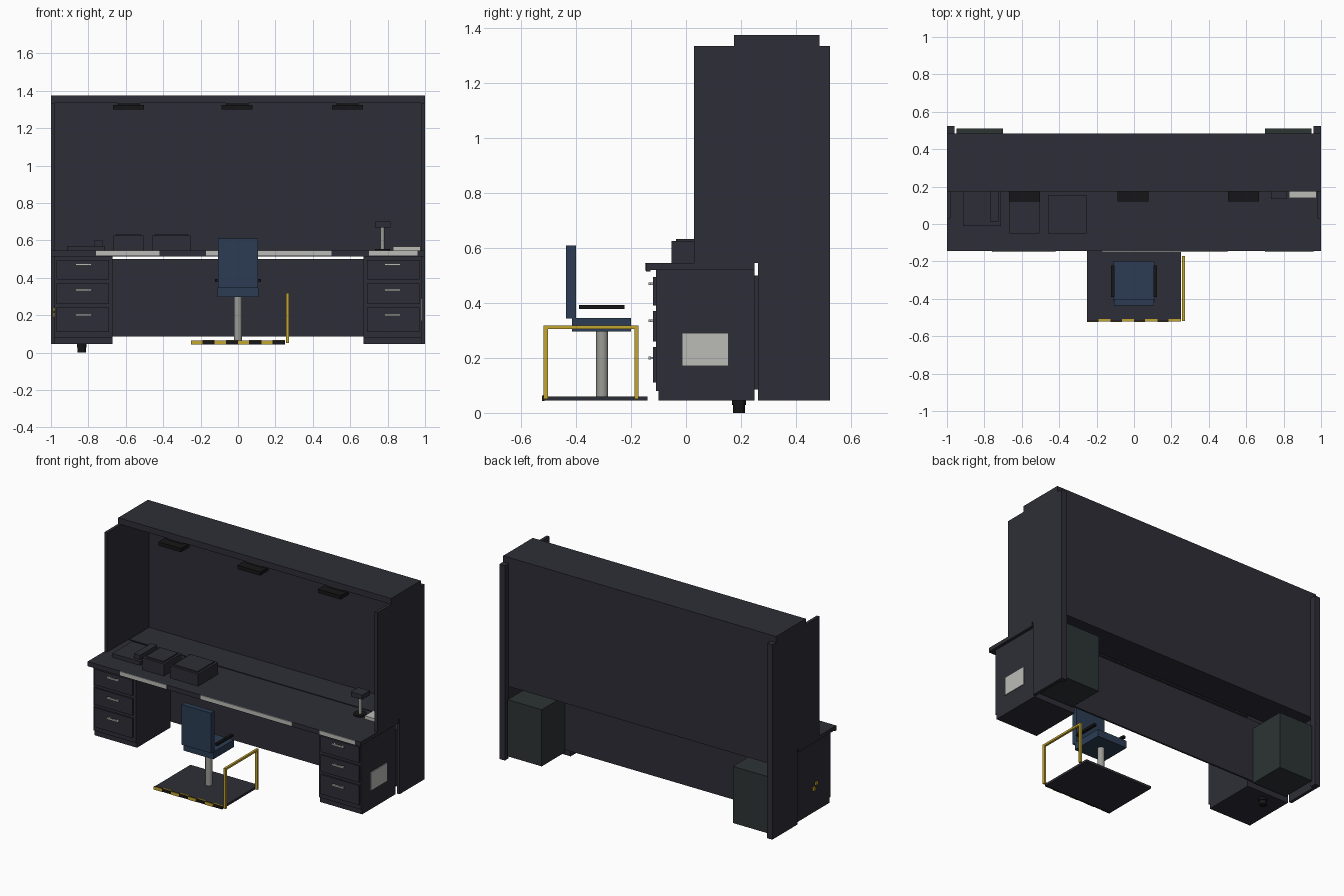
import bpy, bmesh, math
from mathutils import Matrix

cube = bpy.data.objects.get("Cube")
if cube:
    bpy.data.objects.remove(cube, do_unlink=True)


def material(name, rgb):
    m = bpy.data.materials.new(name)
    m.use_nodes = True
    col = (*rgb, 1.0)
    m.diffuse_color = col
    m.node_tree.nodes["Principled BSDF"].inputs["Base Color"].default_value = col
    return m


CHARCOAL = material("charcoal", (0.027, 0.027, 0.038))
BLACK = material("black", (0.008, 0.008, 0.009))
SLATE = material("dark green grey", (0.026, 0.033, 0.035))
BLUE = material("navy blue", (0.025, 0.046, 0.088))
YELLOW = material("safety yellow", (0.55, 0.38, 0.03))
LIGHT = material("light grey", (0.50, 0.50, 0.47))
STEEL = material("steel grey", (0.33, 0.33, 0.31))


def finish(name, bm, mat):
    bmesh.ops.recalc_face_normals(bm, faces=bm.faces)
    me = bpy.data.meshes.new(name)
    bm.to_mesh(me)
    bm.free()
    me.materials.append(mat)
    ob = bpy.data.objects.new(name, me)
    bpy.context.collection.objects.link(ob)
    return ob


def boxes(name, mat, *ranges):
    """One object made of boxes given as (x0, x1, y0, y1, z0, z1)."""
    bm = bmesh.new()
    for x0, x1, y0, y1, z0, z1 in ranges:
        m = Matrix.Translation(((x0 + x1) / 2, (y0 + y1) / 2, (z0 + z1) / 2))
        m = m @ Matrix.Diagonal((x1 - x0, y1 - y0, z1 - z0, 1))
        bmesh.ops.create_cube(bm, size=1, matrix=m)
    return finish(name, bm, mat)


def cylinder(name, mat, x, y, z0, z1, r, sides=16):
    bm = bmesh.new()
    bmesh.ops.create_cone(bm, cap_ends=True, segments=sides, radius1=r, radius2=r,
                          depth=z1 - z0, matrix=Matrix.Translation((x, y, (z0 + z1) / 2)))
    ob = finish(name, bm, mat)
    for p in ob.data.polygons:
        p.use_smooth = len(p.vertices) == 4
    return ob


def side(s, x0, x1, *rest):
    """Mirror a box range to the side given by the sign s."""
    return (min(s * x0, s * x1), max(s * x0, s * x1), *rest)


# Hutch: wall, base shelf, canopy and lights
boxes("hutch_back_wall", CHARCOAL, (-0.98, 0.98, 0.47, 0.485, 0.54, 1.336))
boxes("hutch_base", CHARCOAL, (-0.98, 0.98, 0.262, 0.485, 0.52, 0.542))
boxes("canopy", CHARCOAL, (-1, 1, 0.175, 0.485, 1.335, 1.375))
for i, x in enumerate((-0.585, -0.005, 0.585)):
    boxes(f"canopy_light_{i + 1}", BLACK, (x - 0.083, x + 0.083, 0.12, 0.21, 1.30, 1.325),
          (x - 0.06, x + 0.06, 0.178, 0.20, 1.325, 1.336))

# L-shaped side panels, rear posts and rear equipment boxes
PANEL = [(0.03, 1.335), (0.03, 0.545), (0.262, 0.545), (0.262, 0.045), (0.525, 0.045), (0.525, 1.335)]
for s, label in ((1, "left"), (-1, "right")):
    bm = bmesh.new()
    face = bm.faces.new([bm.verts.new((s, y, z)) for y, z in PANEL])
    ext = bmesh.ops.extrude_face_region(bm, geom=[face])
    bmesh.ops.translate(bm, vec=(-0.02 * s, 0, 0),
                        verts=[g for g in ext["geom"] if isinstance(g, bmesh.types.BMVert)])
    finish(f"{label}_side_panel", bm, CHARCOAL)
    boxes(f"{label}_rear_post", CHARCOAL, side(s, 0.96, 0.981, 0.485, 0.525, 0.045, 1.335))
    boxes(f"{label}_rear_box", SLATE, side(s, 0.70, 0.95, 0.265, 0.51, 0.07, 0.445))

    # Drawer pedestal
    boxes(f"{label}_pedestal", CHARCOAL,
          side(s, 0.67, 0.98, -0.10, 0.25, 0.045, 0.52),
          side(s, 0.67, 0.98, -0.11, -0.10, 0.08, 0.52))
    for i, (z0, z1, zh) in enumerate(((0.39, 0.495, 0.47), (0.26, 0.37, 0.335), (0.11, 0.24, 0.20))):
        boxes(f"{label}_drawer_{i + 1}", CHARCOAL, side(s, 0.69, 0.97, -0.12, -0.11, z0, z1))
        boxes(f"{label}_handle_{i + 1}", LIGHT,
              side(s, 0.782, 0.868, -0.136, -0.128, zh - 0.005, zh + 0.005),
              side(s, 0.79, 0.80, -0.129, -0.119, zh - 0.004, zh + 0.004),
              side(s, 0.85, 0.86, -0.129, -0.119, zh - 0.004, zh + 0.004))

# Desk
boxes("desktop", CHARCOAL, (-1, 1, -0.145, 0.25, 0.52, 0.545), (-1, 1, -0.145, -0.13, 0.514, 0.521))
boxes("modesty_panel", CHARCOAL, (-0.97, 0.97, 0.25, 0.262, 0.085, 0.50))
boxes("desk_edge_strips", LIGHT, *[(a, b, -0.149, -0.144, 0.519, 0.545)
                                   for a, b in ((-0.76, -0.42), (-0.17, 0.50), (0.70, 0.96))])
boxes("side_hatch", LIGHT, (0.979, 0.986, -0.015, 0.155, 0.17, 0.29))
boxes("side_latches", YELLOW, (-0.99, -0.979, 0.055, 0.075, 0.19, 0.215),
      (-0.99, -0.979, 0.03, 0.05, 0.22, 0.24))
cylinder("foot", BLACK, -0.835, 0.193, 0, 0.046, 0.022)
cylinder("foot_collar", BLACK, -0.835, 0.193, 0.028, 0.046, 0.026)

# Things on the desk
boxes("flat_unit", CHARCOAL, (-0.915, -0.71, -0.01, 0.20, 0.545, 0.57))
boxes("flat_unit_grip", CHARCOAL, (-0.77, -0.725, 0.01, 0.19, 0.57, 0.60))
for name, x0, x1, y1 in (("small_case", -0.665, -0.505, 0.13), ("large_case", -0.46, -0.255, 0.155)):
    boxes(name, CHARCOAL, (x0, x1, -0.052, y1, 0.545, 0.625),
          (x0 + 0.015, x1 - 0.015, -0.037, y1 - 0.015, 0.625, 0.633))
boxes("paper_stack", LIGHT, (0.83, 0.975, 0.14, 0.23, 0.545, 0.566))
cylinder("lamp_base", BLACK, 0.772, 0.175, 0.545, 0.555, 0.04)
cylinder("lamp_stem", STEEL, 0.772, 0.175, 0.55, 0.675, 0.011)
boxes("lamp_head", CHARCOAL, (0.732, 0.815, 0.135, 0.215, 0.67, 0.70))

# Chair platform with hazard edge
boxes("platform", CHARCOAL, (-0.25, 0.25, -0.515, -0.14, 0.045, 0.06))
boxes("platform_front_edge", BLACK, (-0.25, 0.25, -0.522, -0.515, 0.043, 0.064))
starts = [-0.19 + 0.125 * i for i in range(4)]
boxes("hazard_stripes", YELLOW,
      *[(x, min(x + 0.065, 0.25), -0.521, -0.508, 0.058, 0.066) for x in starts],
      *[(max(x - 0.06, -0.25), x, -0.525, -0.52, 0.043, 0.064) for x in starts])

# Handrail
boxes("handrail", YELLOW, (0.257, 0.272, -0.518, -0.172, 0.305, 0.318),
      (0.257, 0.272, -0.518, -0.503, 0.05, 0.306), (0.257, 0.272, -0.187, -0.172, 0.05, 0.306))

# Chair
cylinder("chair_column", STEEL, 0, -0.305, 0.06, 0.297, 0.022, 12)
boxes("chair_seat", BLUE, (-0.11, 0.11, -0.415, -0.20, 0.297, 0.345))
boxes("chair_back", BLUE, (-0.108, 0.108, -0.436, -0.40, 0.344, 0.61))
boxes("chair_armrests", BLACK, *[side(s, 0.103, 0.122, -0.39, -0.223, 0.378, 0.393) for s in (1, -1)])
